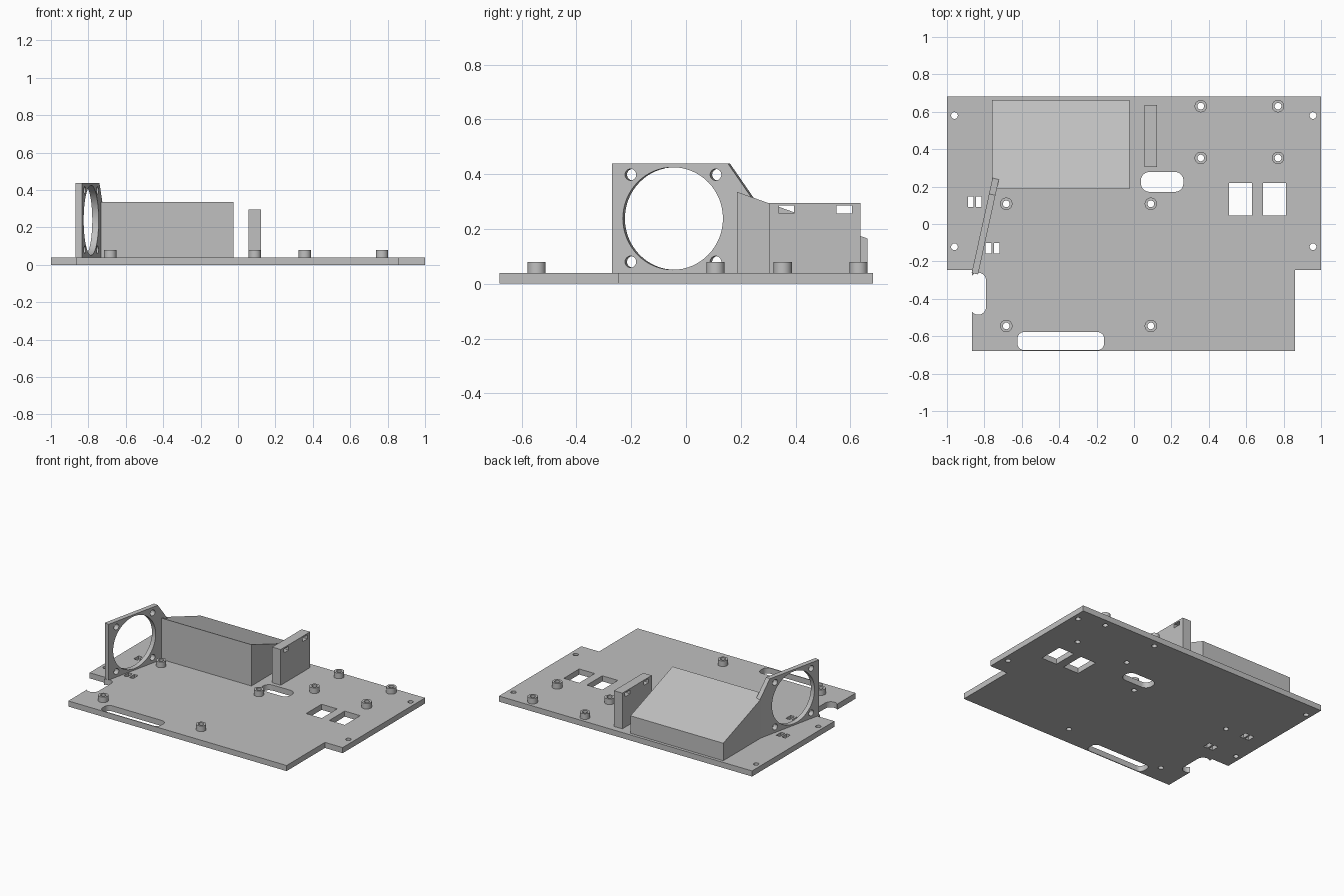
import bpy, bmesh
from math import sin, cos, pi, radians
from mathutils import Matrix, Vector

cube = bpy.data.objects.get("Cube")
if cube:
    bpy.data.objects.remove(cube)

grey = bpy.data.materials.new("plain grey")
grey.use_nodes = True
COLOUR = (0.53, 0.53, 0.53, 1)
grey.diffuse_color = COLOUR
grey.node_tree.nodes["Principled BSDF"].inputs["Base Color"].default_value = COLOUR

BASE = 0.04  # base plate thickness


# --- 2D loops ---
def arc(x, y, r, start, end, n):
    return [(x + r * cos(radians(start + (end - start) * i / n)),
             y + r * sin(radians(start + (end - start) * i / n))) for i in range(n + 1)]


def circle(x, y, r, n=32):
    return arc(x, y, r, 0, 360, n)[:-1]


def rect(x0, x1, y0, y1):
    return [(x0, y0), (x1, y0), (x1, y1), (x0, y1)]


def slot(x0, x1, y0, y1, r):
    return (arc(x1 - r, y1 - r, r, 0, 90, 8) + arc(x0 + r, y1 - r, r, 90, 180, 8)
            + arc(x0 + r, y0 + r, r, 180, 270, 8) + arc(x1 - r, y0 + r, r, 270, 360, 8))


def frame(u, v, origin):
    """Matrix placing a panel whose local x and y axes run along u and v."""
    u, v = Vector(u), Vector(v)
    m = Matrix((u, v, u.cross(v))).transposed().to_4x4()
    m.translation = origin
    return m


def panel(name, loops, thickness, matrix):
    """Extrude an outline (first loop) with holes (other loops)."""
    curve = bpy.data.curves.new(name, "CURVE")
    curve.dimensions = "2D"
    curve.fill_mode = "BOTH"
    curve.extrude = thickness / 2
    for loop in loops:
        spline = curve.splines.new("POLY")
        spline.points.add(len(loop) - 1)
        for point, (x, y) in zip(spline.points, loop):
            point.co = (x, y, 0, 1)
        spline.use_cyclic_u = True
    temp = bpy.data.objects.new(name + " curve", curve)
    bpy.context.collection.objects.link(temp)
    bpy.context.view_layer.update()
    graph = bpy.context.evaluated_depsgraph_get()
    mesh = bpy.data.meshes.new_from_object(temp.evaluated_get(graph))
    bpy.data.objects.remove(temp)
    bpy.data.curves.remove(curve)

    mesh.name = name
    mesh.transform(matrix @ Matrix.Translation((0, 0, thickness / 2)))
    bm = bmesh.new()
    bm.from_mesh(mesh)
    bmesh.ops.remove_doubles(bm, verts=bm.verts, dist=0.0002)
    bmesh.ops.recalc_face_normals(bm, faces=bm.faces)
    bm.to_mesh(mesh)
    bm.free()
    mesh.materials.clear()
    mesh.materials.append(grey)
    obj = bpy.data.objects.new(name, mesh)
    bpy.context.collection.objects.link(obj)
    bpy.ops.object.select_all(action="DESELECT")
    obj.select_set(True)
    bpy.context.view_layer.objects.active = obj
    bpy.ops.object.shade_smooth_by_angle(angle=radians(30))
    return obj


flat = Matrix.Identity(4)
standoffs = [(x, y) for x in (-0.683, 0.09) for y in (0.108, -0.545)]
standoffs += [(x, y) for x in (0.357, 0.77) for y in (0.63, 0.353)]
corner_holes = [(x, y) for x in (-0.96, 0.957) for y in (0.58, -0.122)]

# Base plate: stepped outline with a rounded notch on the left edge
notch = arc(-0.833, -0.443, 0.042, 220, 360, 12) + arc(-0.833, -0.302, 0.042, 0, 140, 12)
outline = [(-0.865, -0.68), notch[0]] + notch[1:]
outline += [(-0.865, -0.247), (-1, -0.247), (-1, 0.683), (1, 0.683),
            (1, -0.247), (0.86, -0.247), (0.86, -0.68)]
openings = [slot(-0.623, -0.16, -0.674, -0.578, 0.035),
            slot(0.037, 0.264, 0.172, 0.278, 0.045),
            rect(0.507, 0.63, 0.045, 0.219), rect(0.69, 0.812, 0.045, 0.219)]
for x, y in ((-0.888, 0.09), (-0.845, 0.09), (-0.793, -0.158), (-0.748, -0.158)):
    openings.append(rect(x, x + 0.03, y, y + 0.056))
openings += [circle(x, y, 0.018, 24) for x, y in corner_holes + standoffs]
panel("base_plate", [outline] + openings, BASE, flat)

# Hollow standoffs
for i, (x, y) in enumerate(standoffs):
    panel(f"standoff_{i + 1}", [circle(x, y, 0.033), circle(x, y, 0.018, 24)],
          BASE, Matrix.Translation((0, 0, BASE)))

# Fan bracket: angled panel with a large opening and four screw holes
tilt = radians(12.4)
bracket = [(0, BASE), (0.52, BASE), (0.52, 0.315), (0.433, 0.438), (0, 0.438)]
holes = [circle(0.227, 0.238, 0.187, 64)]
holes += [circle(u, z, 0.021, 24) for u in (0.069, 0.387) for z in (0.08, 0.398)]
panel("fan_bracket", [bracket] + holes, 0.035,
      frame((sin(tilt), cos(tilt), 0), (0, 0, 1), (-0.868, -0.262, 0)))

# Sloped housing behind the bracket
housing = [(0.187, BASE), (0.662, BASE), (0.662, 0.165), (0.187, 0.335)]
panel("sloped_housing", [housing], 0.733, frame((0, 1, 0), (0, 0, 1), (-0.758, 0, 0)))

# Upright support with two rectangular windows
panel("support_wall", [rect(0.305, 0.637, BASE, 0.295),
                       rect(0.34, 0.395, 0.257, 0.285), rect(0.55, 0.605, 0.257, 0.285)],
      0.067, frame((0, 1, 0), (0, 0, 1), (0.057, 0, 0)))
